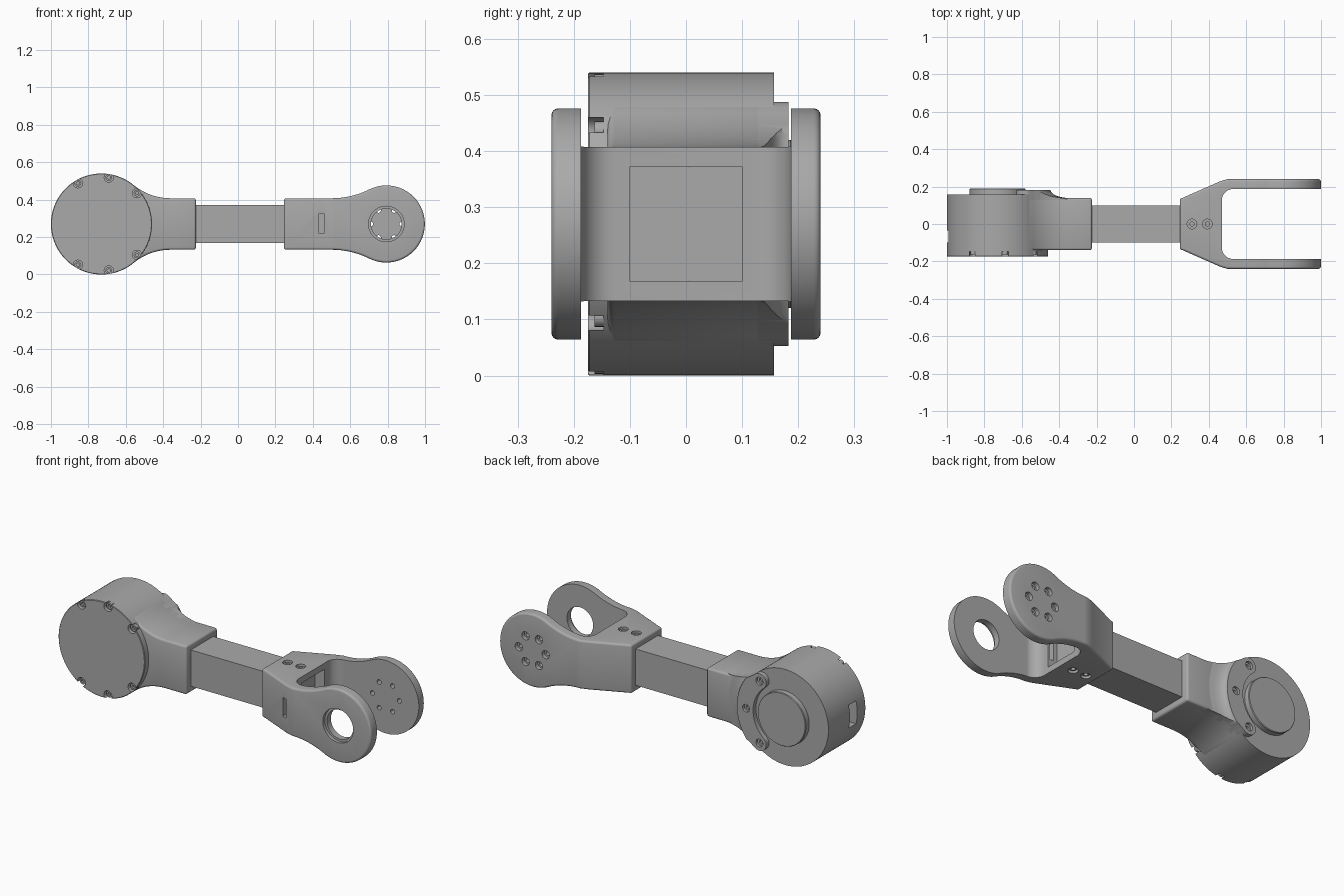
import bpy, bmesh, math
from math import sin, cos, pi, radians

cube = bpy.data.objects.get("Cube")
if cube:
    bpy.data.objects.remove(cube, do_unlink=True)

ZC = 0.27             # height of the arm's centre line
H = 0.1375            # half height of both sockets
MOTOR_X, MOTOR_R = -0.73, 0.27
EYE_X, EYE_R = 0.793, 0.206

grey = bpy.data.materials.new("grey metal")
grey.use_nodes = True
colour = (0.4, 0.4, 0.4, 1)
grey.diffuse_color = colour
grey.node_tree.nodes["Principled BSDF"].inputs["Base Color"].default_value = colour


def add(name, bm):
    bmesh.ops.recalc_face_normals(bm, faces=bm.faces)
    mesh = bpy.data.meshes.new(name)
    bm.to_mesh(mesh)
    bm.free()
    mesh.materials.append(grey)
    obj = bpy.data.objects.new(name, mesh)
    bpy.context.scene.collection.objects.link(obj)
    return obj


def prism(name, points, lo, hi, axis="Y"):
    """Extrude an outline along y (points are x, z) or z (points are x, y)."""
    bm = bmesh.new()
    put = (lambda p, d: (p[0], d, p[1])) if axis == "Y" else (lambda p, d: (p[0], p[1], d))
    a = [bm.verts.new(put(p, lo)) for p in points]
    b = [bm.verts.new(put(p, hi)) for p in points]
    bm.faces.new(a)
    bm.faces.new(b)
    for i in range(len(a)):
        j = (i + 1) % len(a)
        bm.faces.new((a[i], a[j], b[j], b[i]))
    return add(name, bm)


def lathe(name, u, v, profile, axis="Y", n=72):
    """Turn (radius, distance) pairs around an axis through u, v."""
    bm = bmesh.new()
    rings = []
    for r, d in profile:
        ring = []
        for k in range(n):
            p, q = u + r * cos(2 * pi * k / n), v + r * sin(2 * pi * k / n)
            ring.append(bm.verts.new((p, d, q) if axis == "Y" else (p, q, d)))
        rings.append(ring)
    for a, b in zip(rings, rings[1:]):
        for i in range(n):
            j = (i + 1) % n
            bm.faces.new((a[i], a[j], b[j], b[i]))
    bm.faces.new(rings[0])
    bm.faces.new(rings[-1])
    return add(name, bm)


def box(name, x0, x1, y0, y1, z0, z1):
    return prism(name, [(x0, z0), (x1, z0), (x1, z1), (x0, z1)], y0, y1)


def apply(obj, kind, **settings):
    bpy.context.view_layer.objects.active = obj
    mod = obj.modifiers.new(kind, kind)
    for key, value in settings.items():
        setattr(mod, key, value)
    bpy.ops.object.modifier_apply(modifier=mod.name)


def combine(obj, tool, operation="DIFFERENCE"):
    apply(obj, "BOOLEAN", object=tool, operation=operation, solver="EXACT")
    bpy.data.objects.remove(tool, do_unlink=True)


def bevel(obj, width, segments=4):
    apply(obj, "BEVEL", width=width, segments=segments, limit_method="ANGLE",
          angle_limit=radians(40))


def flare(cx, r, xt, xe):
    """Upper outline from a flat socket end, through a hollow curve, onto a disc."""
    s = 1 if xt > cx else -1
    dx = abs(xt - cx)
    R = (dx * dx + H * H - r * r) / (2 * (r - H))
    t_end = math.atan2(dx, H + R)
    pts = [(xe, H)]
    for i in range(13):
        t = t_end * i / 12
        pts.append((xt - s * R * sin(t), H + R - R * cos(t)))
    return pts, math.atan2(H + R, s * dx)


def mirrored(half):
    pts = half + [(x, -z) for x, z in reversed(half) if z > 1e-6]
    return [(x, z + ZC) for x, z in pts]


# Motor housing with screw notches on the front rim and a socket at the back end
motor = lathe("motor_housing", MOTOR_X, ZC,
              [(0.267, -0.175), (MOTOR_R, -0.172), (MOTOR_R, 0.157)], n=128)
combine(motor, box("cut", -1.1, -0.95, -0.1, -0.035, 0.205, 0.335))
for deg in (41, 81, 120):
    for side in (1, -1):
        x = MOTOR_X + 0.252 * cos(radians(deg))
        z = ZC + side * 0.252 * sin(radians(deg))
        combine(motor, lathe("cut", x, z, [(0.025, -0.2), (0.025, -0.147)], n=24))
        lathe("motor_screw", x, z, [(0.018, -0.14), (0.018, -0.163), (0.009, -0.163),
                                    (0.009, -0.152)], n=20)
lathe("motor_cap", MOTOR_X, ZC, [(0.15, 0.14), (0.15, 0.186), (0.147, 0.19)])

# Bracket that hugs the motor, with rounded lobes at both tips
half, a = flare(MOTOR_X, MOTOR_R, -0.36, -0.225)
lobe_x, lobe_z = 0.226 * cos(a), 0.226 * sin(a)
for i in range(1, 13):
    t = a + pi * i / 12
    half.append((MOTOR_X + lobe_x + 0.043 * cos(t), lobe_z + 0.043 * sin(t)))
for i in range(1, 17):
    t = a * (1 - i / 16)
    half.append((MOTOR_X + 0.183 * cos(t), 0.183 * sin(t)))
outline = mirrored(half)
bracket = prism("motor_bracket", outline, -0.14, 0.14)
bevel(bracket, 0.012, 3)

# Flange on the back of the bracket, sweeping down to the socket
flange = prism("bracket_flange", outline, 0.1, 0.183)
sweep = [(0.40, 0.05), (0.40, 0.132), (0.37, 0.139), (0.34, 0.144), (0.315, 0.151),
         (0.297, 0.161), (0.286, 0.172), (0.280, 0.2)]
combine(flange, lathe("sweep", MOTOR_X, ZC, sweep, n=96), "INTERSECT")
for t in (-a, 0, a):
    combine(flange, lathe("cut", MOTOR_X + 0.226 * cos(t), ZC + 0.226 * sin(t),
                          [(0.022, 0.2), (0.022, 0.168), (0.011, 0.168), (0.011, 0.155)], n=24))

# Square tube joining the two ends
box("arm_tube", -0.30, 0.41, -0.1, 0.1, ZC - 0.1025, ZC + 0.1025)

# Fork: side outline crossed with the widening plan outline
half, a = flare(EYE_X, EYE_R, 0.5, 0.245)
half += [(EYE_X + EYE_R * cos(a * (1 - i / 30)), EYE_R * sin(a * (1 - i / 30)))
         for i in range(1, 31)]
half[-1] = (EYE_X + EYE_R, 0.0)
fork = prism("fork", mirrored(half), -0.3, 0.3)
plan = [(0.2, -0.14), (0.26, -0.14), (0.46, -0.228), (0.50, -0.24), (1.1, -0.24)]
plan += [(x, -y) for x, y in reversed(plan)]
combine(fork, prism("plan", plan, -0.2, 0.8, "Z"), "INTERSECT")
bevel(fork, 0.018)

# Gap between the fork arms, with rounded inner corners
gap = [(1.2, -0.187)]
for corner, start in ((-1, 270), (1, 180)):
    for i in range(9):
        t = radians(start - 90 * i / 8)
        gap.append((0.53 + 0.06 * cos(t), corner * 0.127 + 0.06 * sin(t)))
gap.append((1.2, 0.187))
combine(fork, prism("cut", gap, -0.2, 0.8, "Z"))

# Tube opening and side slot in the fork
combine(fork, box("cut", 0.30, 0.6, -0.1, 0.1, ZC - 0.1025, ZC + 0.1025))
combine(fork, box("cut", 0.432, 0.46, -0.3, -0.05, 0.218, 0.325))

# Stepped bearing hole in the front arm, ring of screw holes in the back arm
combine(fork, lathe("cut", EYE_X, ZC, [(0.095, -0.3), (0.095, -0.222), (0.082, -0.222),
                                       (0.082, -0.15)]))
for k in range(6):
    t = k * pi / 3
    combine(fork, lathe("cut", EYE_X + 0.084 * cos(t), ZC + 0.084 * sin(t),
                        [(0.023, 0.3), (0.023, 0.218), (0.013, 0.218), (0.013, 0.15)], n=24))

# Clamp screw holes above and below the fork socket
for x in (0.31, 0.392):
    for side in (1, -1):
        depths = [(0.026, 0.2), (0.026, 0.12), (0.012, 0.12), (0.012, 0.09)]
        combine(fork, lathe("cut", x, 0, [(r, ZC + side * d) for r, d in depths], "Z", 24))
        lathe("clamp_screw", x, 0, [(0.020, ZC + side * 0.10), (0.020, ZC + side * 0.128),
                                    (0.011, ZC + side * 0.128), (0.011, ZC + side * 0.115)],
              "Z", 20)

# Smooth shading with sharp edges kept
for obj in bpy.context.scene.objects:
    if obj.type == "MESH":
        bpy.ops.object.select_all(action="DESELECT")
        obj.select_set(True)
        bpy.context.view_layer.objects.active = obj
        bpy.ops.object.shade_smooth_by_angle(angle=radians(35))
